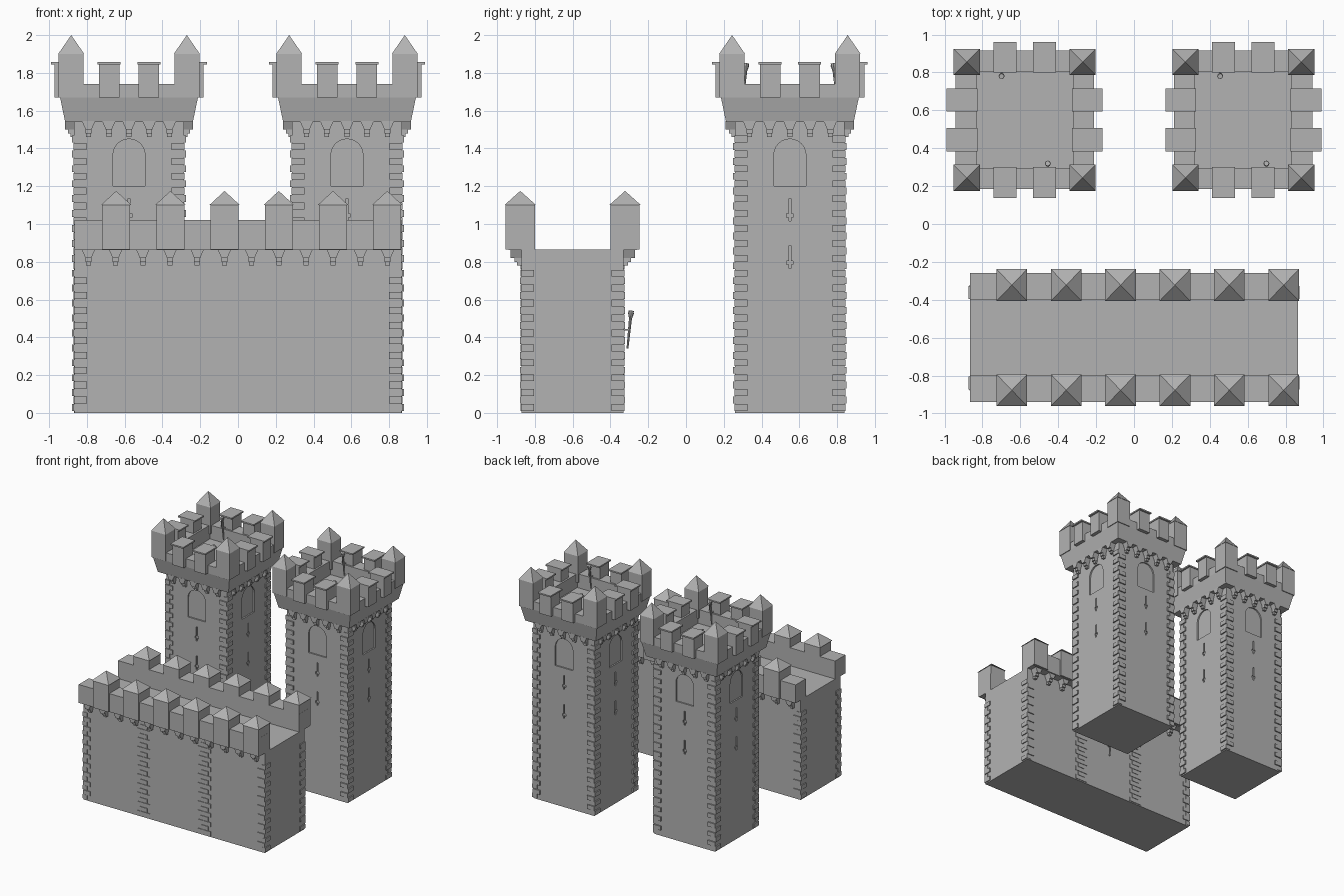
import bpy, bmesh, math
from mathutils import Matrix, Vector

cube = bpy.data.objects.get("Cube")
if cube:
    bpy.data.objects.remove(cube, do_unlink=True)

stone = bpy.data.materials.new("grey_stone")
stone.use_nodes = True
GREY = (0.45, 0.45, 0.45, 1)
stone.diffuse_color = GREY
stone.node_tree.nodes["Principled BSDF"].inputs["Base Color"].default_value = GREY


def box(bm, x0, x1, y0, y1, z0, z1, top=None):
    """Box between limits; top = (x0, x1, y0, y1) tapers the upper face."""
    t = top or (x0, x1, y0, y1)
    lo = [bm.verts.new((x, y, z0)) for x, y in ((x0, y0), (x1, y0), (x1, y1), (x0, y1))]
    hi = [bm.verts.new((x, y, z1)) for x, y in ((t[0], t[2]), (t[1], t[2]), (t[1], t[3]), (t[0], t[3]))]
    bm.faces.new(lo[::-1])
    bm.faces.new(hi)
    for i in range(4):
        j = (i + 1) % 4
        bm.faces.new((lo[i], lo[j], hi[j], hi[i]))


def pyramid(bm, x, y, hx, hy, z0, z1):
    base = [bm.verts.new((x + a * hx, y + b * hy, z0)) for a, b in ((-1, -1), (1, -1), (1, 1), (-1, 1))]
    tip = bm.verts.new((x, y, z1))
    bm.faces.new(base[::-1])
    for i in range(4):
        bm.faces.new((base[i], base[(i + 1) % 4], tip))


def prism(bm, points, y0, y1):
    """Extrude an x-z outline along y."""
    face = bm.faces.new([bm.verts.new((x, y0, z)) for x, z in points])
    new = bmesh.ops.extrude_face_region(bm, geom=[face])["geom"]
    bmesh.ops.translate(bm, verts=[v for v in new if isinstance(v, bmesh.types.BMVert)], vec=(0, y1 - y0, 0))


def four_sides(bm):
    """Repeat everything built for the front on the other three sides."""
    geom = bm.verts[:] + bm.edges[:] + bm.faces[:]
    for k in (1, 2, 3):
        new = bmesh.ops.duplicate(bm, geom=geom)["geom"]
        bmesh.ops.rotate(bm, verts=[v for v in new if isinstance(v, bmesh.types.BMVert)],
                         matrix=Matrix.Rotation(k * math.pi / 2, 3, 'Z'))


def finish(name, bm, at=(0, 0, 0)):
    bmesh.ops.recalc_face_normals(bm, faces=bm.faces[:])
    mesh = bpy.data.meshes.new(name)
    bm.to_mesh(mesh)
    bm.free()
    mesh.materials.append(stone)
    ob = bpy.data.objects.new(name, mesh)
    bpy.context.collection.objects.link(ob)
    ob.location = at
    return ob


def corbel(bm, x, face, z, reach):
    """Stepped bracket hanging under z, on a surface facing -y."""
    prism(bm, [(x - .035, z), (x - .016, z - .045), (x + .016, z - .045), (x + .035, z)], face - reach, face + .01)
    box(bm, x - .016, x + .016, face - reach * .65, face + .01, z - .066, z - .045)
    box(bm, x - .013, x + .013, face - reach * .4, face + .01, z - .085, z - .066)


def quoins(bm, hx, hy, z_top, out):
    """Alternating long and short corner blocks on all four corners."""
    step = .0395
    for i in range(int(z_top / step)):
        z = .01 + i * step
        a, b = (.065, .035) if i % 2 else (.035, .065)
        ox, oy = (out * .4, out) if i % 2 else (out, out * .4)
        for sx in (-1, 1):
            for sy in (-1, 1):
                xs = sorted((sx * (hx + ox), sx * (hx - a)))
                ys = sorted((sy * (hy + oy), sy * (hy - b)))
                box(bm, *xs, *ys, z, z + step - .003)


def torch(bm, x, wall_y, z, d):
    """Leaning torch on a bracket; d is the direction away from the wall."""
    lean = Matrix.Translation((x, wall_y + d * .03, z)) @ Matrix.Rotation(-d * .1, 4, 'X')
    for r0, r1, h, off in ((.005, .008, .16, -.02), (.008, .016, .03, .075), (.014, .014, .012, .096)):
        bmesh.ops.create_cone(bm, cap_ends=True, segments=8, radius1=r0, radius2=r1, depth=h,
                              matrix=lean @ Matrix.Translation((0, 0, off)))
    box(bm, x - .004, x + .004, *sorted((wall_y, wall_y + d * .03)), z - .004, z + .004)


# ---------- Gate wall ----------
WX, WY, WC, WZ = .865, .27, -.6, .865
bm = bmesh.new()
box(bm, -WX, WX, -WY, WY, 0, WZ)
finish("wall_body", bm, (0, WC, 0))

bm = bmesh.new()
quoins(bm, WX, WY, WZ - .09, .008)
for i in range(10):
    for x in (-.29, .29):
        for s in (-1, 1):
            ys = sorted((s * (WY - .02), s * (WY + .005)))
            z = .01 + i * .079
            box(bm, x - .06, x + .06, *ys, z, z + .037)
            box(bm, x - .035, x + .035, *ys, z + .04, z + .076)
finish("wall_quoins", bm, (0, WC, 0))

for side, name in ((1, "front"), (-1, "back")):
    turn = math.pi if side < 0 else 0
    bm = bmesh.new()
    box(bm, -WX, WX, -.34, -.20, WZ - .003, 1.02)
    finish(name + "_wall_parapet", bm, (0, WC, 0)).rotation_euler.z = turn

    bm = bmesh.new()
    for i in range(6):
        x = side * (-.645 + .287 * i)
        box(bm, x - .074, x + .074, -.355, -.20, WZ, 1.10)
        pyramid(bm, x, -.2775, .081, .084, 1.10, 1.175)
    finish(name + "_wall_merlons", bm, (0, WC, 0)).rotation_euler.z = turn

    bm = bmesh.new()
    for i in range(12):
        corbel(bm, -.792 + .144 * i, -WY, WZ, .06)
    finish(name + "_wall_corbels", bm, (0, WC, 0)).rotation_euler.z = turn

bm = bmesh.new()
torch(bm, 0, WC + WY, .44, 1)
finish("wall_torch", bm)

# ---------- Towers ----------
H = .29
tower = []

# Body with recessed arched windows and arrow slits
bm = bmesh.new()
box(bm, -H, H, -H, H, 0, 1.62)
body = finish("tower_body", bm)
bm = bmesh.new()
arch = [(.085 * math.cos(a), 1.365 + .085 * math.sin(a)) for a in (math.pi * k / 12 for k in range(13))]
prism(bm, arch + [(-.085, 1.2), (.085, 1.2)], -H - .05, -H + .012)
half_slit = [(.006, 0), (.006, .06), (.017, .06), (.017, .08), (.006, .08), (.006, .12)]
for low in (.765, 1.015):
    outline = half_slit + [(-x, z) for x, z in reversed(half_slit)]
    prism(bm, [(x, low + .12 - z if z in (0, .12) else low + .10 - z) for x, z in outline], -H - .05, -H + .012)
four_sides(bm)
cutter = finish("opening_cutter", bm)
cutter.hide_render = True
cut = body.modifiers.new("openings", 'BOOLEAN')
cut.operation, cut.object, cut.solver = 'DIFFERENCE', cutter, 'EXACT'
bpy.context.view_layer.objects.active = body
bpy.ops.object.modifier_apply(modifier=cut.name)
bpy.data.objects.remove(cutter, do_unlink=True)
tower.append(body)

bm = bmesh.new()
quoins(bm, H, H, 1.5, .011)
tower.append(finish("tower_quoins", bm))

bm = bmesh.new()
for i in range(-2, 3):
    corbel(bm, i * .107, -H, 1.545, .05)
four_sides(bm)
tower.append(finish("tower_corbels", bm))

# Flared parapet: square rings from outer foot to inner floor
bm = bmesh.new()
rings = []
for r, z in ((.338, 1.54), (.365, 1.67), (.365, 1.74), (.255, 1.74), (.255, 1.62)):
    rings.append([bm.verts.new((a * r, b * r, z)) for a, b in ((-1, -1), (1, -1), (1, 1), (-1, 1))])
for lo, hi in zip(rings, rings[1:]):
    for i in range(4):
        j = (i + 1) % 4
        bm.faces.new((lo[i], lo[j], hi[j], hi[i]))
bm.faces.new(rings[0][::-1])
bm.faces.new(rings[-1])
tower.append(finish("tower_parapet", bm))

bm = bmesh.new()
for x in (-.105, .105):
    box(bm, x - .054, x + .054, -.395, -.27, 1.67, 1.845)
    box(bm, x - .061, x + .061, -.412, -.25, 1.845, 1.857)
four_sides(bm)
tower.append(finish("tower_merlons", bm))

bm = bmesh.new()
box(bm, -.372, -.24, -.372, -.24, 1.67, 1.90)
pyramid(bm, -.306, -.306, .069, .069, 1.90, 2.0)
four_sides(bm)
tower.append(finish("tower_turrets", bm))

bm = bmesh.new()
torch(bm, -.122, .27, 1.75, -1)
torch(bm, .122, -.27, 1.75, 1)
tower.append(finish("tower_torches", bm))

# Place the right tower and a linked copy on the left
for ob in tower:
    twin = ob.copy()
    bpy.context.collection.objects.link(twin)
    base = ob.name
    ob.name, twin.name = "right_" + base, "left_" + base
    ob.location = Vector((-.577, .55, 0))
    twin.location = Vector((.577, .55, 0))
